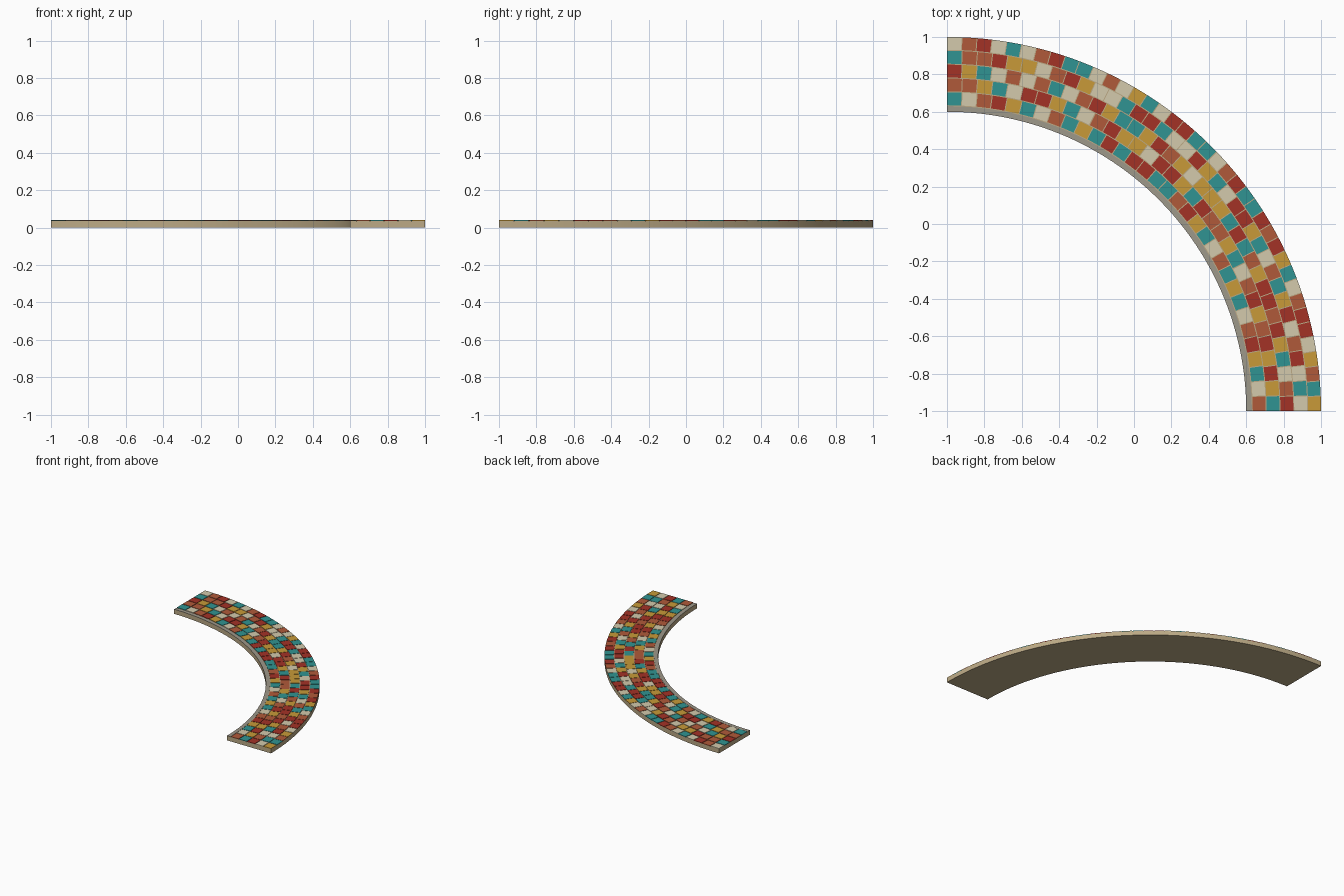
import bpy, bmesh, math, random
from math import sin, cos, pi

if "Cube" in bpy.data.objects:
    bpy.data.objects.remove(bpy.data.objects["Cube"])

random.seed(4)
CX, CY = -1.0, -1.0            # centre of the quarter ring
R_IN, R_OUT = 1.6, 2.0
TOP, BED = 0.04, 0.036         # tile top, grout bed


def material(name, rgb):
    m = bpy.data.materials.new(name)
    lin = [((c / 255 + 0.055) / 1.055) ** 2.4 for c in rgb]
    m.diffuse_color = (*lin, 1)
    m.use_nodes = True
    m.node_tree.nodes["Principled BSDF"].inputs["Base Color"].default_value = m.diffuse_color
    return m


sand = material("sand", (188, 170, 134))
stone = material("grey_stone", (158, 152, 138))
tile_mats = [material("cream", (212, 202, 172)),
             material("terracotta", (176, 90, 58)),
             material("red", (164, 50, 38)),
             material("gold", (200, 154, 56)),
             material("teal", (48, 148, 146))]


def sector(bm, r0, r1, a0, a1, z0, z1, steps, mat=0, smooth=False):
    """Closed ring sector swept from angle a0 to a1."""
    loops = []
    for i in range(steps + 1):
        a = a0 + (a1 - a0) * i / steps
        loops.append([bm.verts.new((CX + r * cos(a), CY + r * sin(a), z))
                      for r, z in ((r0, z0), (r1, z0), (r1, z1), (r0, z1))])
    faces = []
    for p, q in zip(loops, loops[1:]):
        for k in range(4):
            n = (k + 1) % 4
            f = bm.faces.new((p[k], q[k], q[n], p[n]))
            f.smooth = smooth and k in (1, 3)
            faces.append(f)
    faces += [bm.faces.new(loops[0]), bm.faces.new(loops[-1][::-1])]
    for f in faces:
        f.material_index = mat


def finish(bm, name, mats):
    bmesh.ops.recalc_face_normals(bm, faces=bm.faces)
    for e in bm.edges:
        if len(e.link_faces) == 2 and e.calc_face_angle(0) > math.radians(30):
            e.smooth = False
    me = bpy.data.meshes.new(name)
    bm.to_mesh(me)
    bm.free()
    for m in mats:
        me.materials.append(m)
    ob = bpy.data.objects.new(name, me)
    bpy.context.collection.objects.link(ob)


# Curved base slab
bm = bmesh.new()
sector(bm, R_IN, R_OUT, 0, pi / 2, 0, BED, 96, smooth=True)
finish(bm, "base_slab", [sand])

# Grey border along the inner edge
bm = bmesh.new()
sector(bm, R_IN, R_IN + 0.03, 0, pi / 2, BED - 0.001, BED + 0.002, 96, smooth=True)
finish(bm, "inner_border", [stone])

# Five concentric rows of mosaic tiles, outermost first
pitch, gap = 0.074, 0.005
offsets = (0, 4, 2, 1, 4)
for row, off in enumerate(offsets):
    r1 = R_OUT - row * pitch
    r0 = r1 - pitch + gap
    count = round(pi / 2 * (r0 + r1) / 2 / 0.08)
    step = pi / 2 / count
    g = gap / (r0 + r1)        # half gap as an angle
    bm = bmesh.new()
    for i in range(count):
        a1 = pi / 2 - i * step - (g if i else 0)
        a0 = pi / 2 - (i + 1) * step + (g if i < count - 1 else 0)
        colour = (i + off) % 5
        if random.random() < 0.3:
            colour = random.randrange(5)
        sector(bm, r0, r1, a0, a1, BED - 0.002, TOP, 2, colour)
    finish(bm, f"tile_row_{row + 1}", tile_mats)
